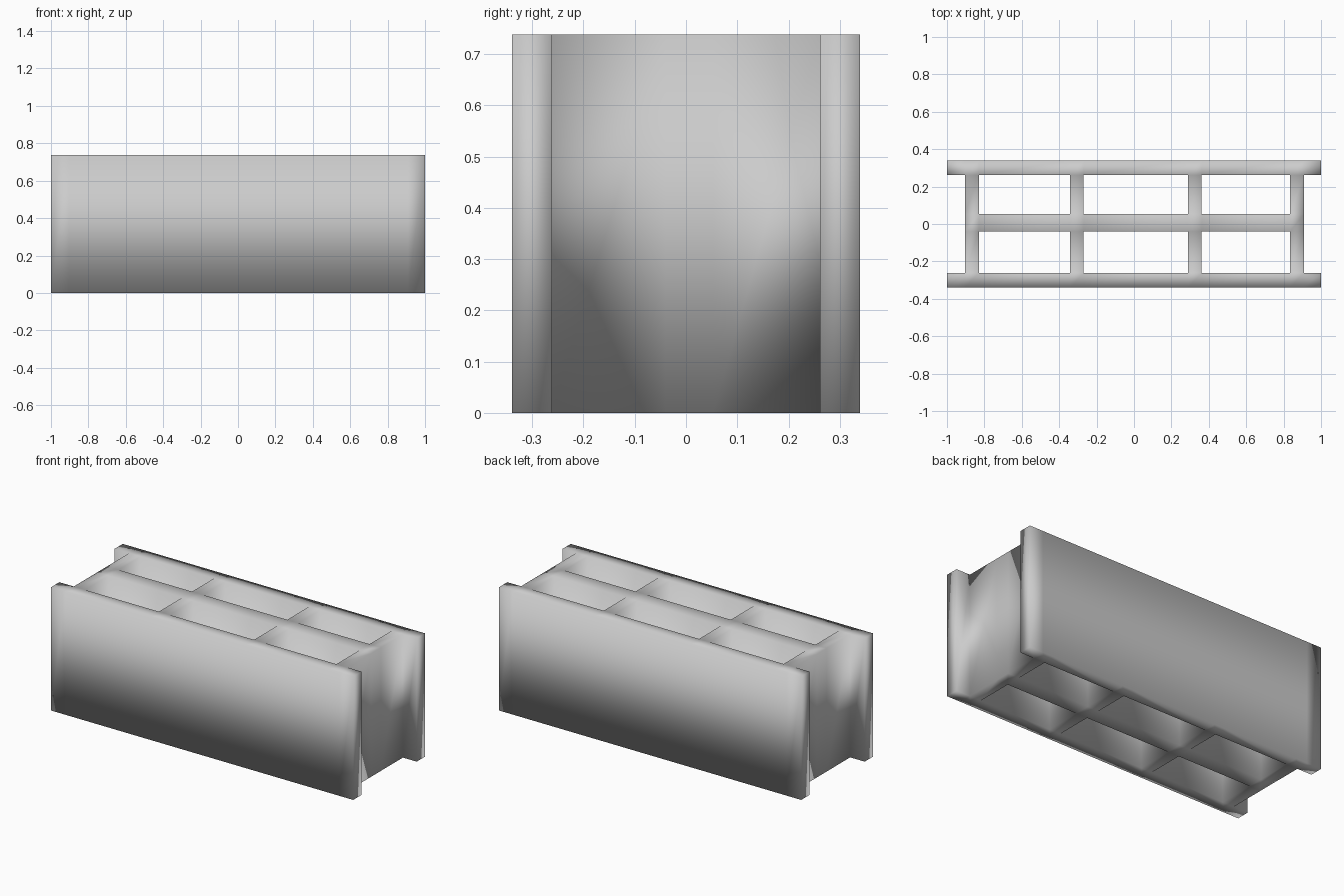
import bpy, bmesh

if "Cube" in bpy.data.objects:
    bpy.data.objects.remove(bpy.data.objects["Cube"])

HEIGHT = 0.738
# Wall boundaries: side overhangs, four cross webs, and the bays between them
XS = [-1.0, -0.904, -0.829, -0.341, -0.269, 0.289, 0.362, 0.834, 0.909, 1.0]
# Front face shell, front cells, middle web, back cells, back face shell
YS = [-0.339, -0.261, -0.040, 0.053, 0.261, 0.339]
WEB_COLUMNS = {1, 3, 5, 7}


def is_solid(i, j):
    if j in (0, 4):                    # long face shells
        return True
    if j == 2:                         # middle web stops at the end webs
        return 1 <= i <= 7
    return i in WEB_COLUMNS            # cross webs


# Plan of the block as a grid of solid cells
bm = bmesh.new()
verts = {}


def vert(i, j):
    if (i, j) not in verts:
        verts[i, j] = bm.verts.new((XS[i], YS[j], 0))
    return verts[i, j]


for i in range(len(XS) - 1):
    for j in range(len(YS) - 1):
        if is_solid(i, j):
            bm.faces.new([vert(i, j), vert(i + 1, j),
                          vert(i + 1, j + 1), vert(i, j + 1)])

# Extrude the plan to full height, keeping the open cells through the block
base = bm.faces[:]
ext = bmesh.ops.extrude_face_region(bm, geom=base, use_keep_orig=True)
top = [g for g in ext["geom"] if isinstance(g, bmesh.types.BMVert)]
bmesh.ops.translate(bm, verts=top, vec=(0, 0, HEIGHT))
bmesh.ops.recalc_face_normals(bm, faces=bm.faces[:])
for f in bm.faces:
    f.smooth = True

mesh = bpy.data.meshes.new("hollow_block")
bm.to_mesh(mesh)
bm.free()
block = bpy.data.objects.new("hollow_block", mesh)
bpy.context.collection.objects.link(block)
